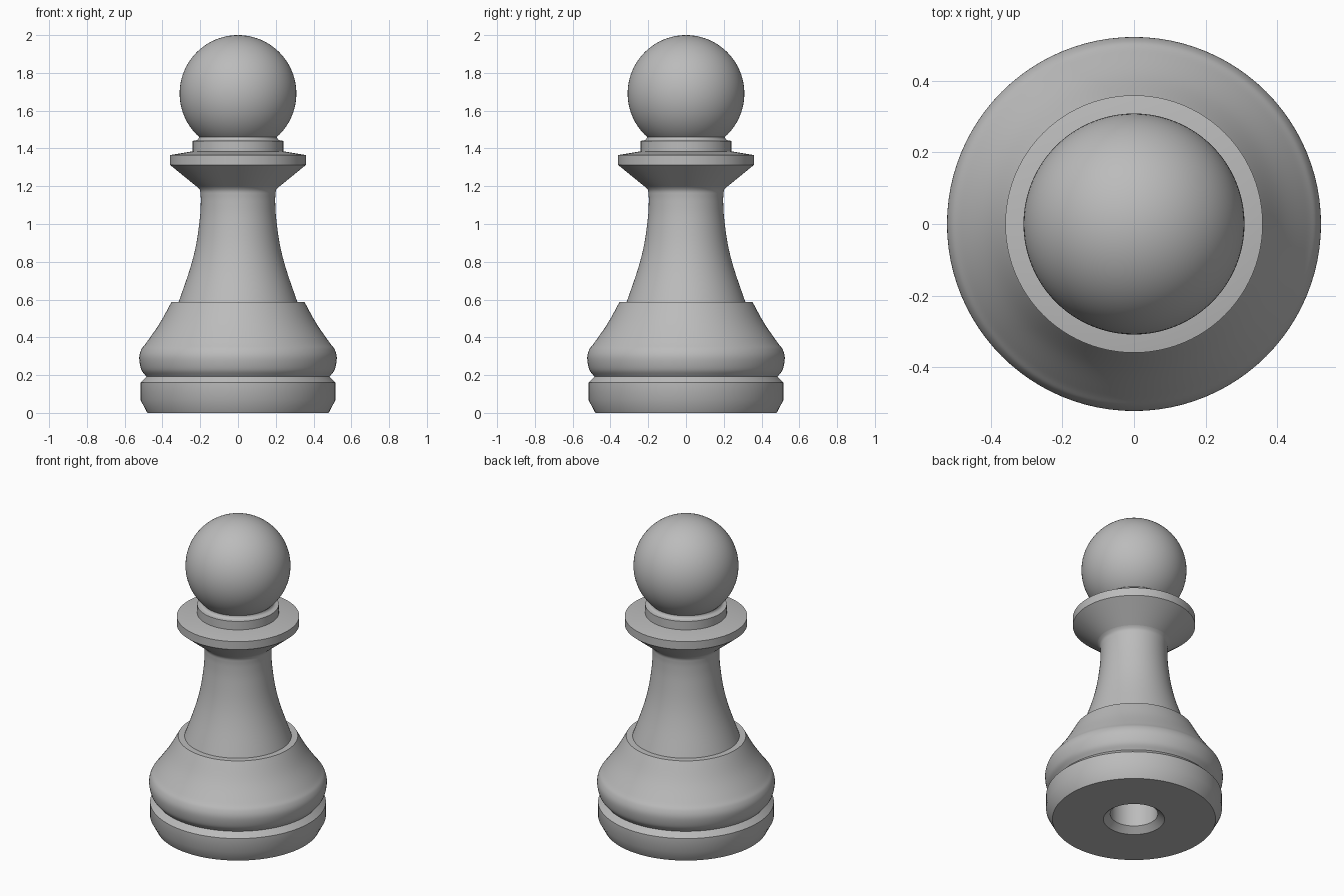
import bpy
import bmesh
import math
from mathutils import Vector

SEGMENTS = 96

cube = bpy.data.objects.get("Cube")
if cube:
    bpy.data.objects.remove(cube, do_unlink=True)

grey = bpy.data.materials.new("plain grey")
grey.use_nodes = True
colour = (0.5, 0.5, 0.5, 1)
grey.diffuse_color = colour
grey.node_tree.nodes["Principled BSDF"].inputs["Base Color"].default_value = colour


def smooth_path(points, steps=6):
    """Catmull-Rom curve through (radius, height) points."""
    p = [Vector(q) for q in points]
    p = [2 * p[0] - p[1]] + p + [2 * p[-1] - p[-2]]
    path = []
    for a, b, c, d in zip(p, p[1:], p[2:], p[3:]):
        for i in range(steps):
            t = i / steps
            path.append(0.5 * (2 * b + (c - a) * t + (2 * a - 5 * b + 4 * c - d) * t ** 2
                               + (3 * b - a - 3 * c + d) * t ** 3))
    return [tuple(v) for v in path] + [tuple(points[-1])]


def finish(name, bm, angle=30):
    bmesh.ops.remove_doubles(bm, verts=bm.verts, dist=1e-5)
    bmesh.ops.recalc_face_normals(bm, faces=bm.faces)
    mesh = bpy.data.meshes.new(name)
    bm.to_mesh(mesh)
    bm.free()
    mesh.materials.append(grey)
    obj = bpy.data.objects.new(name, mesh)
    bpy.context.collection.objects.link(obj)
    bpy.ops.object.select_all(action="DESELECT")
    obj.select_set(True)
    bpy.context.view_layer.objects.active = obj
    bpy.ops.object.shade_smooth_by_angle(angle=math.radians(angle))
    return obj


def lathe(name, profile, angle=30):
    """Spin a (radius, height) profile around the z axis."""
    bm = bmesh.new()
    verts = [bm.verts.new((r, 0, z)) for r, z in profile]
    edges = [bm.edges.new(pair) for pair in zip(verts, verts[1:])]
    bmesh.ops.spin(bm, geom=verts + edges, cent=(0, 0, 0), axis=(0, 0, 1),
                   angle=math.tau, steps=SEGMENTS, use_merge=True)
    return finish(name, bm, angle)


# Foot with a chamfered socket underneath
lathe("foot", [(0, 0.19), (0.14, 0.19), (0.14, 0.035), (0.18, 0), (0.48, 0),
               (0.517, 0.07), (0.517, 0.16), (0.485, 0.192), (0, 0.192)])

# Rounded bulge with a flat ledge on top
bulge = smooth_path([(0.485, 0.192), (0.512, 0.23), (0.523, 0.29), (0.512, 0.335),
                     (0.483, 0.375), (0.414, 0.475), (0.352, 0.587)])
lathe("bulge", [(0, 0.192)] + bulge + [(0, 0.587)])

# Tapered stem flowing into the underside of the collar
stem = smooth_path([(0.315, 0.585), (0.255, 0.76), (0.222, 0.89),
                    (0.202, 1.03), (0.197, 1.12), (0.199, 1.17)])
lathe("stem", stem + [(0.203, 1.183), (0.215, 1.195)])

# Collar disc and the stepped ring above it
lathe("collar", [(0.215, 1.195), (0.36, 1.313), (0.36, 1.365), (0.24, 1.385), (0, 1.385)])
ring_top = smooth_path([(0.24, 1.44), (0.218, 1.444), (0.208, 1.455), (0.206, 1.475)], 4)
lathe("neck_ring", [(0.24, 1.38)] + ring_top)

# Ball head
ball = bmesh.new()
bmesh.ops.create_uvsphere(ball, u_segments=SEGMENTS, v_segments=48, radius=0.309)
bmesh.ops.translate(ball, verts=ball.verts, vec=(0, 0, 1.691))
finish("head", ball)
